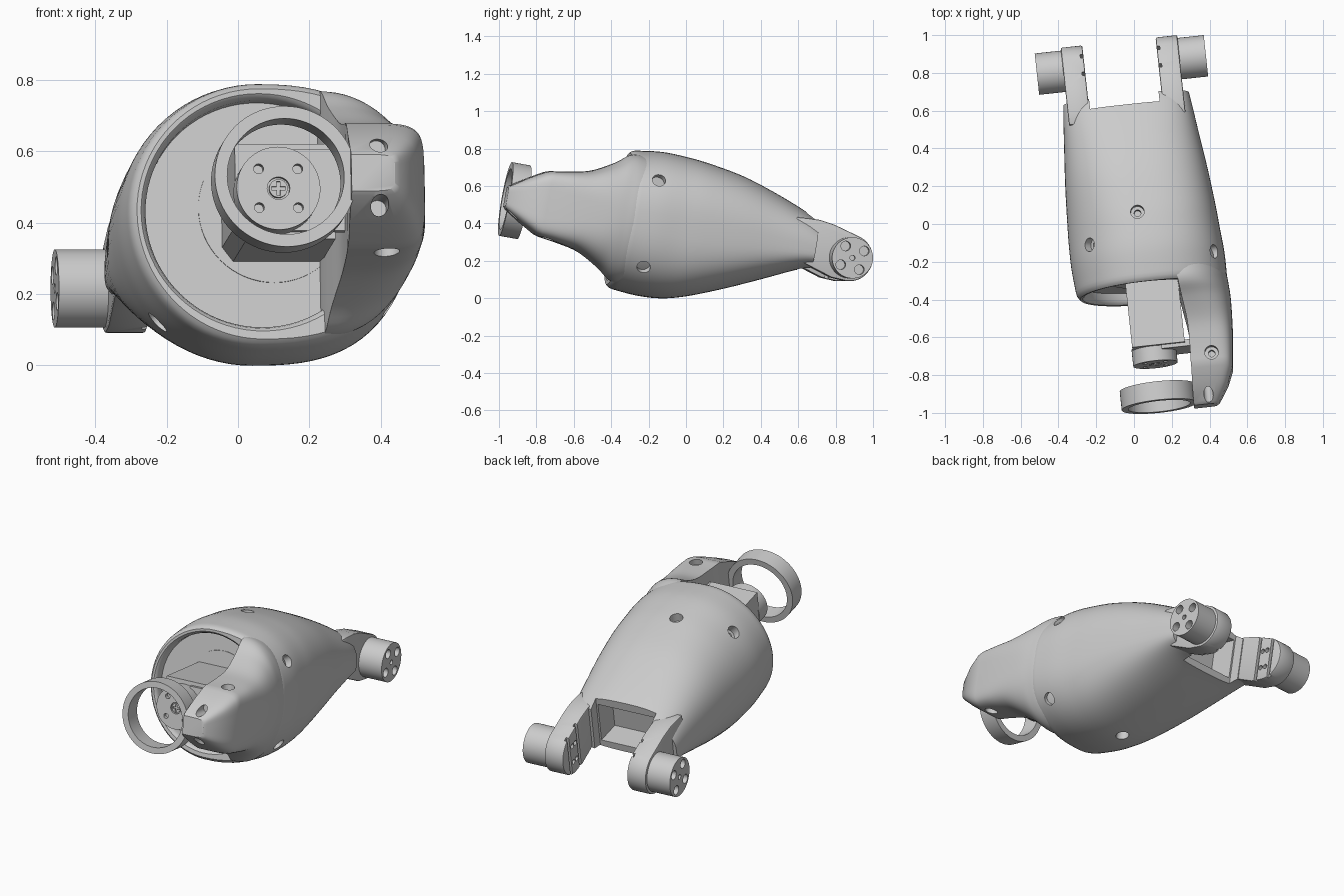
import bpy, bmesh
from math import sin, cos, pi, radians
from mathutils import Vector, Matrix

if "Cube" in bpy.data.objects:
    bpy.data.objects.remove(bpy.data.objects["Cube"])

# Everything is built on a straight local axis (u right, v back, w up), then tilted
FRAME = (Matrix.Translation((0.025, 0, 0.365)) @ Matrix.Rotation(radians(6.2), 4, 'Z')
         @ Matrix.Rotation(radians(-10), 4, 'X'))


def loft(name, rings, loop=False):
    """Skin a list of equal-length point rings; capped, or closed into a loop."""
    bm = bmesh.new()
    vs = [[bm.verts.new(p) for p in r] for r in rings]
    n = len(vs[0])
    pairs = list(zip(vs, vs[1:])) + ([(vs[-1], vs[0])] if loop else [])
    for a, b in pairs:
        for i in range(n):
            j = (i + 1) % n
            bm.faces.new((a[i], a[j], b[j], b[i]))
    if not loop:
        bm.faces.new(vs[0])
        bm.faces.new(vs[-1])
    bmesh.ops.recalc_face_normals(bm, faces=bm.faces)
    me = bpy.data.meshes.new(name)
    bm.to_mesh(me)
    bm.free()
    ob = bpy.data.objects.new(name, me)
    bpy.context.collection.objects.link(ob)
    ob.matrix_world = FRAME
    return ob


def circle(p, d, r, n=48):
    q = Vector(d).to_track_quat('Z', 'Y')
    return [Vector(p) + q @ Vector((r * cos(2 * pi * i / n), r * sin(2 * pi * i / n), 0))
            for i in range(n)]


def cyl(name, p, d, length, r, n=48):
    d = Vector(d).normalized()
    return loft(name, [circle(p, d, r, n), circle(Vector(p) + d * length, d, r, n)])


def prism_u(name, profile, u0, u1):
    return loft(name, [[(u, v, w) for v, w in profile] for u in (u0, u1)])


def box(name, u0, u1, v0, v1, w0, w1):
    return prism_u(name, [(v0, w0), (v1, w0), (v1, w1), (v0, w1)], u0, u1)


def apply_mod(ob, kind, **kw):
    m = ob.modifiers.new("mod", kind)
    for k, val in kw.items():
        setattr(m, k, val)
    bpy.context.view_layer.objects.active = ob
    bpy.ops.object.modifier_apply(modifier=m.name)


def cut(ob, cutters):
    for c in cutters:
        apply_mod(ob, 'BOOLEAN', operation='DIFFERENCE', solver='EXACT', object=c)
        bpy.data.objects.remove(c)


def smooth_table(rows, steps=5):
    """Catmull-Rom interpolation between the rows of a section table."""
    out = []
    for i in range(len(rows) - 1):
        p = [rows[max(i - 1, 0)], rows[i], rows[i + 1], rows[min(i + 2, len(rows) - 1)]]
        for k in range(steps):
            t = k / steps
            out.append([b + .5 * t * (c - a + t * (2*a - 5*b + 4*c - d + t * (3*(b - c) + d - a)))
                        for a, b, c, d in zip(*p)])
    return out + [list(rows[-1])]


def spow(x, n):
    return (abs(x) ** (2 / n)) * (1 if x >= 0 else -1)


N = 80


def body_ring(v, left, right, top, bottom, nl, nr, scale=1.0):
    pts = []
    for i in range(N):
        a = 2 * pi * i / N
        n = nr if cos(a) > 0 else nl
        pts.append(Vector(((right if cos(a) > 0 else left) * spow(cos(a), n) * scale, v,
                           (top if sin(a) > 0 else bottom) * spow(sin(a), n) * scale)))
    return pts


def round_ring(v, r):
    return body_ring(v, r, r, r, r, 2, 2)


# Main shell: v, left, right, top, bottom, left and right roundness
table = [(-.33, .37, .435, .372, .382, 2, 2.4), (-.2, .38, .435, .388, .392, 2, 2.5),
         (-.07, .38, .425, .384, .384, 2, 2.6), (.06, .375, .415, .37, .35, 2.1, 2.7),
         (.25, .365, .395, .335, .275, 2.3, 2.7), (.44, .35, .37, .275, .19, 2.5, 2.7),
         (.6, .337, .35, .212, .115, 2.7, 2.8), (.67, .33, .34, .175, .095, 2.8, 2.8)]
first = table[0][1:]
rings = [round_ring(-.31, .322), round_ring(-.345, .323), round_ring(-.362, .329),
         round_ring(-.37, .338), body_ring(-.371, *first, .945), body_ring(-.362, *first, .97),
         body_ring(-.348, *first, .99)]
rings += [body_ring(*row) for row in smooth_table(table)]
shell = loft("main_shell", rings)
cutters = [box("cut", -.19, .18, .61, .8, -.5, .5), box("cut", -.18, .17, .46, .7, -.07, .16)]
# screw holes drilled radially: angle, v, surface radius
for ang, v, r in [(90, .0, .377), (135, -.13, .383), (31, -.23, .43),
                  (-33, -.23, .425), (-135, -.13, .383), (-90, .0, .367)]:
    d = Vector((cos(radians(ang)), 0, sin(radians(ang))))
    p = Vector((0, v, 0))
    cutters.append(cyl("cut", p + d * (r - .045), d, .15, .036, 24))
    cutters.append(cyl("cut", p + d * (r - .075), d, .05, .018, 16))
cut(shell, cutters)

# Side arm reaching forward: v, inner u, outer u, half height, roundness
arm_rows = [(-.15, .17, .39, .32, 2), (-.305, .17, .43, .345, 2.1), (-.38, .175, .439, .34, 2.2),
            (-.46, .185, .442, .283, 2.7), (-.58, .2, .437, .22, 3.7),
            (-.7, .2, .427, .193, 5), (-.8, .195, .415, .178, 6)]
tip_rows = [(-.83, .195, .412, .168, 6), (-.91, .19, .38, .122, 6), (-1.0, .187, .325, .064, 6),
            (-1.01, .187, .31, .052, 6)]


def arm_ring(v, u0, u1, h, n):
    ts = [-pi / 2 + pi * i / 40 for i in range(41)]
    return [(u0 + (u1 - u0) * spow(max(cos(t), 0), n), v, h * spow(sin(t), n)) for t in ts]


arm = loft("side_arm", [arm_ring(*r) for r in smooth_table(arm_rows) + tip_rows])
# keep the arm out of the shell's round cavity and drill its screw holes
cutters = [box("cut", .1, .19, -.31, -.1, -.5, .5)]
for s in (-1, 1):
    cutters.append(cyl("cut", (.31, -.76, s * .145), (0, 0, s), .2, .036, 24))
    cutters.append(cyl("cut", (.31, -.76, s * .115), (0, 0, s), .1, .018, 16))
    cutters.append(cyl("cut", (.27, -.9, s * .085), (0, -1, 0), .2, .025, 24))
cut(arm, cutters)

# Rear fork: two plates with drilled round bosses
CV = .86
arc = [(CV + .125 * cos(a), .125 * sin(a)) for a in [pi / 2.6 - pi * i / 27 for i in range(25)]]
plate = [(.54, .165), (.6, .17), (.67, .172), (.75, .16), (.83, .138)] + arc + \
        [(.78, -.12), (.7, -.095), (.62, -.07), (.54, -.05)]
parts = [shell, arm]
for s, side in ((-1, "left"), (1, "right")):
    fork = prism_u(side + "_fork_plate", plate, s * .195, s * .31)
    apply_mod(fork, 'BEVEL', width=.008, segments=2, limit_method='ANGLE', angle_limit=radians(50))
    cuts = [box("cut", s * .18, s * .212, v, v + .02, -.2, .2) for v in (.80, .90)]
    cuts += [cyl("cut", (s * .18, CV + a, b), (s, 0, 0), .05, .014, 16)
             for a in (-.02, .015) for b in (-.05, .05)]
    cut(fork, cuts)
    boss = cyl(side + "_fork_boss", (s * .3, CV, 0), (s, 0, 0), .15, .11, 64)
    cuts = []
    for k in range(4):
        a = radians(40 + 90 * k)
        cuts.append(cyl("cut", (s * .41, CV + .073 * cos(a), .073 * sin(a)), (s, 0, 0), .1, .026, 24))
    cuts.append(cyl("cut", (s * .43, CV, 0), (s, 0, 0), .1, .014, 16))
    cut(boss, cuts)
    parts += [fork, boss]

# Motor: chamfered block, mounting disc, output disc with screws, bracket to the arm
MU = .008
parts.append(cyl("motor_mount_disc", (.04, -.3, .02), (0, -1, 0), .014, .21, 64))
sec = [(-.105, .14), (.175, .14), (.175, -.13), (-.075, -.13), (-.105, -.09)]
parts.append(loft("motor_block", [[(u, v, w) for u, w in sec] for v in (-.3, -.68)]))
parts.append(box("motor_bracket", .05, .215, -.70, -.665, -.11, .12))
disc = cyl("motor_output_disc", (MU, -.67, 0), (0, -1, 0), .09, .118, 64)
cuts = [cyl("cut", (MU + .078 * cos(a), -.735, .078 * sin(a)), (0, -1, 0), .1, .014, 16)
        for a in [radians(45 + 90 * k) for k in range(4)]]
cuts.append(cyl("cut", (MU, -.745, 0), (0, -1, 0), .1, .032, 24))
cut(disc, cuts)
screw = cyl("centre_screw", (MU, -.74, 0), (0, -1, 0), .018, .026, 24)
cut(screw, [box("cut", MU - .02, MU + .02, -.8, -.75, -.005, .005),
            box("cut", MU - .005, MU + .005, -.8, -.75, -.02, .02)])
parts += [disc, screw]

# Front bearing ring and its tab onto the arm
parts.append(loft("front_ring", [circle((.004, v, -.006), (0, 1, 0), r, 72) for v, r in
                                 ((-.985, .165), (-.985, .2), (-.885, .2), (-.885, .165))], loop=True))
parts.append(box("ring_tab", .185, .27, -.985, -.89, -.027, .027))

for ob in parts:
    bpy.ops.object.select_all(action='DESELECT')
    ob.select_set(True)
    bpy.context.view_layer.objects.active = ob
    bpy.ops.object.shade_smooth_by_angle(angle=radians(32))
